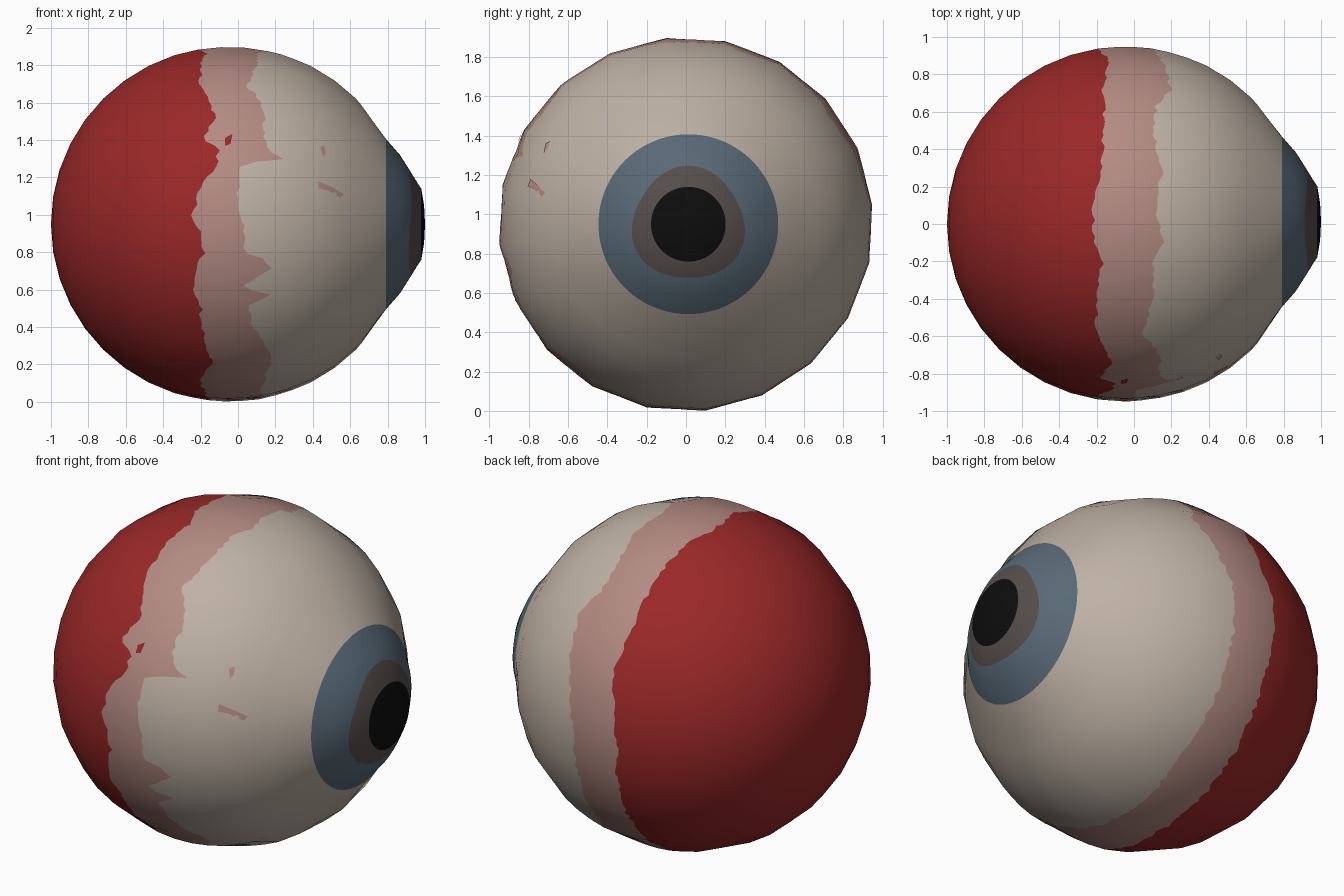
import bpy, bmesh, math, random
from mathutils import Vector

if "Cube" in bpy.data.objects:
    bpy.data.objects.remove(bpy.data.objects["Cube"])

random.seed(4)
SIDES, SUB = 20, 10
N = SIDES * SUB
CZ, CX, R = 0.95, -0.045, 0.955
OFF = math.radians(6)


def lin(c):
    c /= 255
    return c / 12.92 if c <= 0.04045 else ((c + 0.055) / 1.055) ** 2.4


def material(name, rgb):
    m = bpy.data.materials.new(name)
    m.diffuse_color = (*[lin(c) for c in rgb], 1)
    m.use_nodes = True
    m.node_tree.nodes["Principled BSDF"].inputs["Base Color"].default_value = m.diffuse_color
    return m


mats = [material("red back", (155, 40, 40)), material("pink band", (179, 139, 130)),
        material("off white", (190, 177, 164)), material("iris blue", (88, 105, 118)),
        material("inner iris grey", (85, 78, 75)), material("pupil black", (13, 13, 13))]

# Profile along x: sphere steps, then the bulging cornea
profile = [(CX - R * math.cos(math.radians(t)), R * math.sin(math.radians(t)))
           for t in range(0, 136, 9)]
profile += [(0.66, 0.64), (0.79, 0.457), (0.866, 0.37), (0.92, 0.285),
            (0.96, 0.22), (0.98, 0.19), (0.995, 0.1), (1.0, 0.0)]


def interp(table, x):
    for (x0, r0), (x1, r1) in zip(table, table[1:]):
        if x <= x1:
            return r0 + (r1 - r0) * (x - x0) / (x1 - x0)
    return table[-1][1]


def surf(x, a, lift=0.0):
    """Point on the surface: twenty flat sides on the ball, round on the cornea."""
    step = 2 * math.pi / SIDES
    local = (a - OFF) % step - step / 2
    poly = math.cos(step / 2) / math.cos(local)
    k = min(max((x - 0.66) / 0.13, 0), 1)
    r = interp(profile, x) * (poly + (1 - poly) * k) + lift
    return Vector((x, r * math.cos(a) + 0.012 * k, CZ + r * math.sin(a)))


def normal(p):
    k = min(max((p.x - 0.6) / 0.25, 0), 1)
    c = Vector((CX + (0.35 - CX) * k, 0, CZ))
    return (p - c).normalized()


# Ragged colour borders: angle, red edge, pink edge
edges = [(0, -.2, .08), (25, -.13, .17), (38, -.17, .2), (47, -.16, .12), (58, -.16, .1),
         (72, -.18, .15), (84, -.22, .12), (96, -.21, .15), (102, -.17, .1), (115, -.2, .1),
         (129, -.2, .05), (133, -.16, .1), (142, -.12, .15), (147, -.17, .13),
         (152, -.17, .15), (155, -.1, .17), (157.5, -.12, .27), (160, -.11, 0),
         (165, -.17, 0), (171, -.22, 0), (177, -.24, 0), (183, -.2, .04), (189, -.18, .02),
         (192, -.21, .15), (195, -.21, .17), (198, -.22, .1), (201, -.24, 0), (204, -.22, .18),
         (208, -.2, .05), (215, -.2, .07), (223, -.17, .15), (232, -.14, .18),
         (243, -.2, .14), (270, -.15, .1), (300, -.18, .1), (330, -.18, .08), (360, -.2, .08)]
red_edge = [(e[0], e[1]) for e in edges]
pink_edge = [(e[0], e[2]) for e in edges]
degs = [math.degrees(OFF) + i * 360 / N for i in range(N)]
b1 = [interp(red_edge, d % 360) + random.uniform(-.012, .012) for d in degs]
b2 = [interp(pink_edge, d % 360) + random.uniform(-.012, .012) for d in degs]


def mix(u, v, t):
    return [p + (q - p) * t for p, q in zip(u, v)]


def flat(x):
    return [x] * N


# Rings from back to front, each with the colour of the strip behind it
rings = [(flat(x), 0) for x, r in profile[1:] if x < -0.33]
start = rings[-1][0]
rings += [(mix(start, b1, .5), 0), (b1, 0), (mix(b1, b2, .33), 1),
          (mix(b1, b2, .67), 1), (b2, 1)]
rings += [(mix(b2, flat(0.38), t), 2) for t in (.33, .67)]
rings += [(flat(x), 2) for x, r in profile if 0.37 < x < 0.8]
ring_edge = [0.92 + 0.008 * math.sin(math.radians(3 * d)) for d in degs]
rings += [(flat(0.866), 3), (ring_edge, 3), (flat(0.96), 4), (flat(0.98), 4), (flat(0.995), 5)]

# Eyeball
bm = bmesh.new()
rows = [[bm.verts.new(surf(x, math.radians(d))) for x, d in zip(xs, degs)] for xs, _ in rings]
back = bm.verts.new((-1, 0, CZ))
front = bm.verts.new((1, 0.012, CZ))
for i in range(N):
    j = (i + 1) % N
    bm.faces.new((back, rows[0][j], rows[0][i])).material_index = 0
    bm.faces.new((front, rows[-1][i], rows[-1][j])).material_index = 5
    for k in range(1, len(rows)):
        f = bm.faces.new((rows[k - 1][i], rows[k - 1][j], rows[k][j], rows[k][i]))
        f.material_index = rings[k][1]
bmesh.ops.recalc_face_normals(bm, faces=bm.faces)


def finish(bm, name, materials):
    me = bpy.data.meshes.new(name)
    bm.to_mesh(me)
    bm.free()
    for m in materials:
        me.materials.append(m)
    for p in me.polygons:
        p.use_smooth = True
    me.normals_split_custom_set_from_vertices([normal(v.co) for v in me.vertices])
    ob = bpy.data.objects.new(name, me)
    bpy.context.collection.objects.link(ob)


finish(bm, "eyeball", mats)


# Small stray blotches on the front side, given as (x, z) outlines
def blotch(name, pts, mat):
    bm = bmesh.new()
    vs = [bm.verts.new(surf(x, math.pi - math.asin((z - CZ) / interp(profile, x)), 0.005))
          for x, z in pts]
    f = bm.faces.new(vs)
    f.normal_update()
    if f.normal.y > 0:
        f.normal_flip()
    bmesh.ops.triangulate(bm, faces=[f])
    finish(bm, name, [mat])


blotch("upper_blotch", [(.44, 1.36), (.46, 1.37), (.47, 1.33), (.455, 1.31)], mats[1])
blotch("lower_blotch", [(.43, 1.18), (.43, 1.14), (.48, 1.13), (.55, 1.09), (.565, 1.11),
                        (.5, 1.15)], mats[1])
blotch("red_blotch", [(-.07, 1.41), (-.03, 1.43), (-.04, 1.38), (-.07, 1.37)], mats[0])
